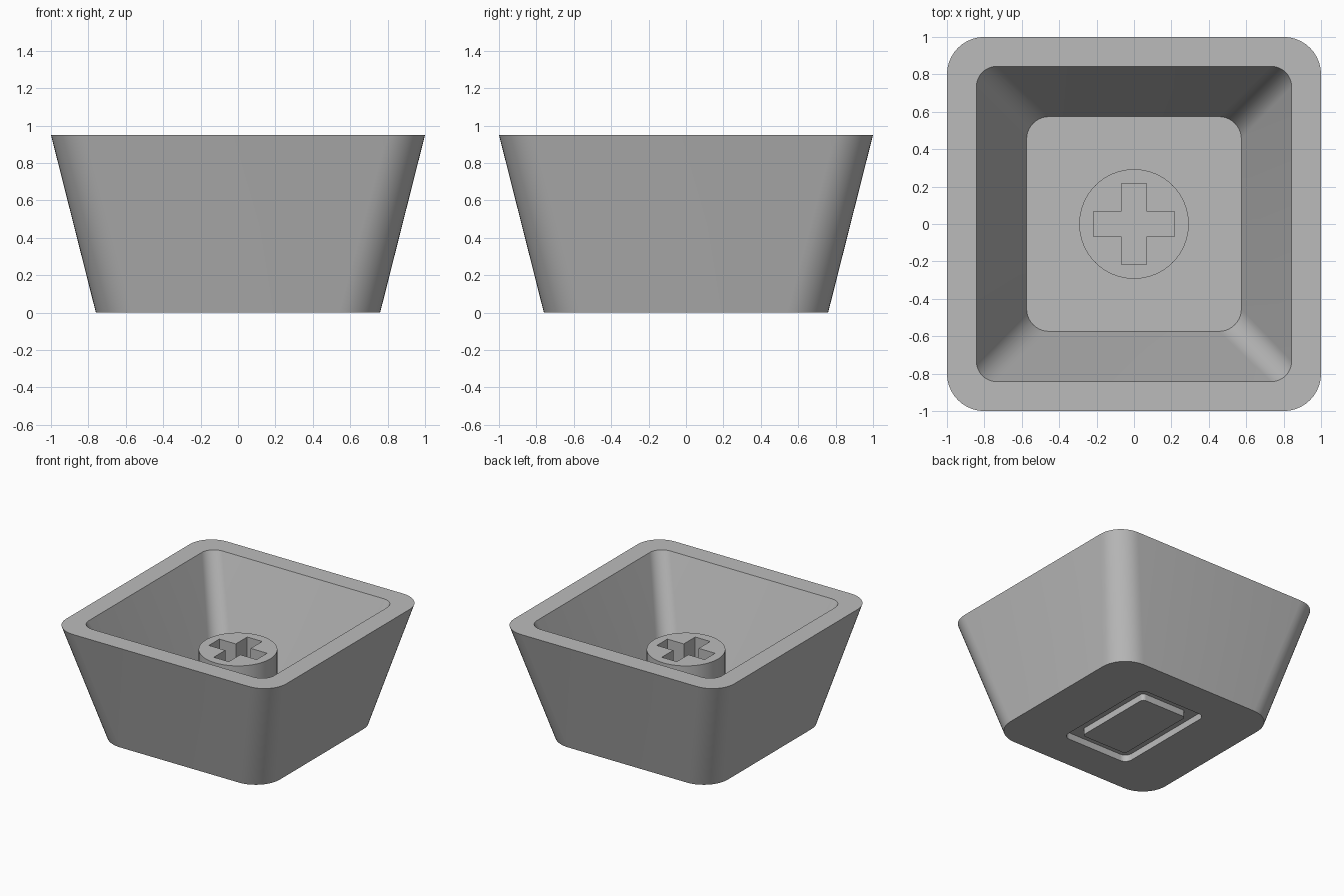
import bpy, bmesh
from math import cos, sin, pi

cube = bpy.data.objects.get("Cube")
if cube:
    bpy.data.objects.remove(cube, do_unlink=True)

CORNER_STEPS = 10
HEIGHT, FLOOR, STEM_TOP, GROOVE = 0.95, 0.17, 0.66, 0.055

grey = bpy.data.materials.new("plain_grey")
grey.use_nodes = True
colour = (0.5, 0.5, 0.5, 1)
grey.diffuse_color = colour
grey.node_tree.nodes["Principled BSDF"].inputs["Base Color"].default_value = colour


def rounded_rect(hx, hy, r):
    """Outline of a rounded rectangle, counter-clockwise."""
    points = []
    for q, (sx, sy) in enumerate([(1, 1), (-1, 1), (-1, -1), (1, -1)]):
        for i in range(CORNER_STEPS + 1):
            a = (q + i / CORNER_STEPS) * pi / 2
            points.append((sx * (hx - r) + r * cos(a), sy * (hy - r) + r * sin(a)))
    return points


def finish(obj):
    bpy.ops.object.select_all(action="DESELECT")
    obj.select_set(True)
    bpy.context.view_layer.objects.active = obj
    if obj.type == "CURVE":
        bpy.ops.object.convert(target="MESH")
    bpy.ops.object.shade_smooth_by_angle(angle=pi / 6)


# Hollow tapered shell: one loft from the raised island under the base,
# through the groove, up the outside, over the rim and down to the floor
sections = [
    (0.21, 0.355, 0.03, 0),
    (0.21, 0.355, 0.03, GROOVE),
    (0.31, 0.46, 0.06, GROOVE),
    (0.31, 0.46, 0.06, 0),
    (0.76, 0.76, 0.22, 0),
    (1, 1, 0.2, HEIGHT),
    (0.843, 0.843, 0.11, HEIGHT),
    (0.574, 0.574, 0.12, FLOOR),
]
bm = bmesh.new()
loops = [[bm.verts.new((x, y, z)) for x, y in rounded_rect(hx, hy, r)]
         for hx, hy, r, z in sections]
for low, high in zip(loops, loops[1:]):
    for i in range(len(low)):
        j = (i + 1) % len(low)
        bm.faces.new((low[i], low[j], high[j], high[i]))
bm.faces.new(loops[0][::-1])
bm.faces.new(loops[-1])
bmesh.ops.recalc_face_normals(bm, faces=bm.faces)
mesh = bpy.data.meshes.new("tapered_shell")
bm.to_mesh(mesh)
bm.free()
mesh.materials.append(grey)
shell = bpy.data.objects.new("tapered_shell", mesh)
bpy.context.collection.objects.link(shell)
finish(shell)

# Round stem with a cross-shaped socket
arm, half = 0.217, 0.068
circle = [(0.293 * cos(2 * pi * i / 64), 0.293 * sin(2 * pi * i / 64)) for i in range(64)]
cross = []
for c, s in [(1, 0), (0, 1), (-1, 0), (0, -1)]:
    for x, y in [(arm, -half), (arm, half), (half, half)]:
        cross.append((c * x - s * y, s * x + c * y))

curve = bpy.data.curves.new("socket_stem", "CURVE")
curve.dimensions = "2D"
curve.fill_mode = "BOTH"
curve.extrude = (STEM_TOP - FLOOR) / 2
for outline in (circle, cross):
    spline = curve.splines.new("POLY")
    spline.points.add(len(outline) - 1)
    for point, (x, y) in zip(spline.points, outline):
        point.co = (x, y, 0, 1)
    spline.use_cyclic_u = True
curve.materials.append(grey)
stem = bpy.data.objects.new("socket_stem", curve)
stem.location.z = (STEM_TOP + FLOOR) / 2
bpy.context.collection.objects.link(stem)
finish(stem)
